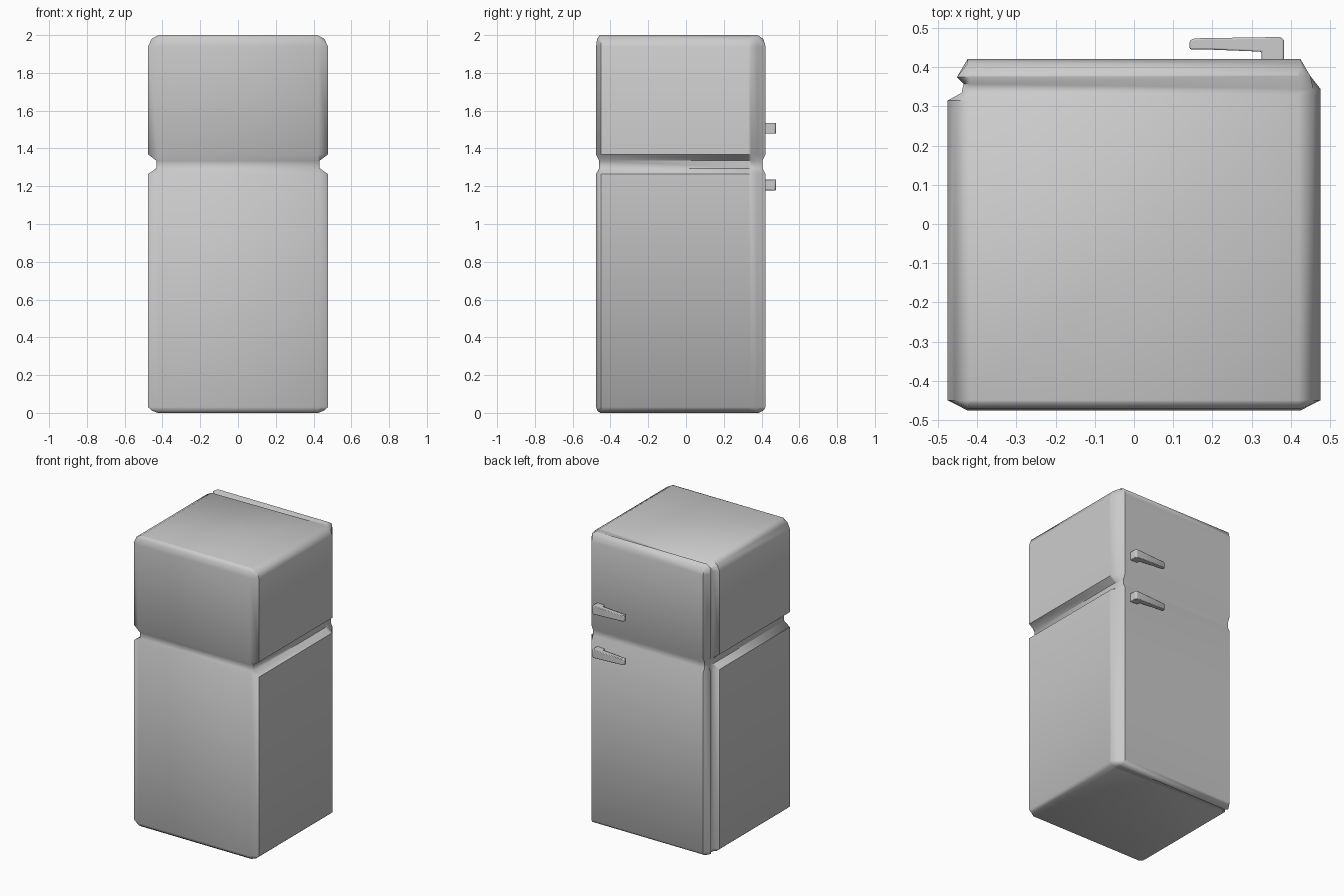
import bpy, bmesh, math

if "Cube" in bpy.data.objects:
    bpy.data.objects.remove(bpy.data.objects["Cube"])

# Plan outline of cabinet and door: left side carries the door gap, right side is continuous
LEFT = [(-.425, -.476), (-.476, -.45), (-.476, .315), (-.44, .335), (-.435, .358), (-.452, .375), (-.425, .421)]
RIGHT = [(.425, -.476), (.476, -.45), (.476, .315), (.476, .33), (.476, .345), (.45, .378), (.425, .421)]
GAP = (3, 4)

# Levels: height, largest |x|, smallest y, largest y
LEVELS = [(0, .425, -.455, .385), (.012, .455, -.47, .41), (.03, .476, -.476, .421),
          (1.265, .476, -.476, .421), (1.295, .432, -.46, .405), (1.335, .432, -.46, .405),
          (1.368, .476, -.476, .421), (1.94, .476, -.476, .421),
          (1.98, .458, -.471, .41), (2.0, .42, -.457, .38)]


def finish(bm, name, angle):
    bmesh.ops.recalc_face_normals(bm, faces=bm.faces)
    mesh = bpy.data.meshes.new(name)
    bm.to_mesh(mesh)
    bm.free()
    ob = bpy.data.objects.new(name, mesh)
    bpy.context.collection.objects.link(ob)
    bpy.ops.object.select_all(action='DESELECT')
    ob.select_set(True)
    bpy.context.view_layer.objects.active = ob
    bpy.ops.object.shade_smooth_by_angle(angle=math.radians(angle))
    return ob


def clamp(v, lo, hi):
    return max(lo, min(hi, v))


# Cabinet: stacked outlines, pinched between the two compartments
bm = bmesh.new()
n = len(LEFT)
rings = []
for z, mx, y0, y1 in LEVELS:
    ring = []
    for i, (x, y) in enumerate(LEFT + RIGHT[::-1]):
        dz = 0
        if i in GAP:  # door gap runs over the top and bottom, fading to the right
            dz = -.03 if z == 2.0 else -.018 if z == 1.98 else .015 if z == 0 else 0
        ring.append(bm.verts.new((clamp(x, -mx, mx), clamp(y, y0, y1), z + dz)))
    rings.append(ring)
m = 2 * n
for a, b in zip(rings, rings[1:]):
    for i in range(m):
        j = (i + 1) % m
        bm.faces.new((a[i], a[j], b[j], b[i]))
for r in (rings[0], rings[-1]):
    for i in range(n - 1):
        bm.faces.new((r[i], r[i + 1], r[m - 2 - i], r[m - 1 - i]))
finish(bm, "fridge_cabinet", 50)

# Handles: hooked profile, narrower toward the free tip
HOOK = [(.142, .446), (.142, .468), (.155, .474), (.35, .477), (.375, .477),
        (.383, .47), (.383, .415), (.325, .415), (.325, .44), (.2, .445)]


def handle(name, z):
    bm = bmesh.new()
    lo, hi = [], []
    for x, y in HOOK:
        half = .02 + .009 * (x - .142) / .24
        lo.append(bm.verts.new((x, y, z - half)))
        hi.append(bm.verts.new((x, y, z + half)))
    bm.faces.new(lo)
    bm.faces.new(hi[::-1])
    for i in range(len(HOOK)):
        j = (i + 1) % len(HOOK)
        bm.faces.new((lo[i], lo[j], hi[j], hi[i]))
    ob = finish(bm, name, 35)
    bev = ob.modifiers.new("soft_edges", 'BEVEL')
    bev.width = .004
    bev.segments = 2
    bev.limit_method = 'ANGLE'


handle("freezer_handle", 1.507)
handle("fridge_handle", 1.207)
